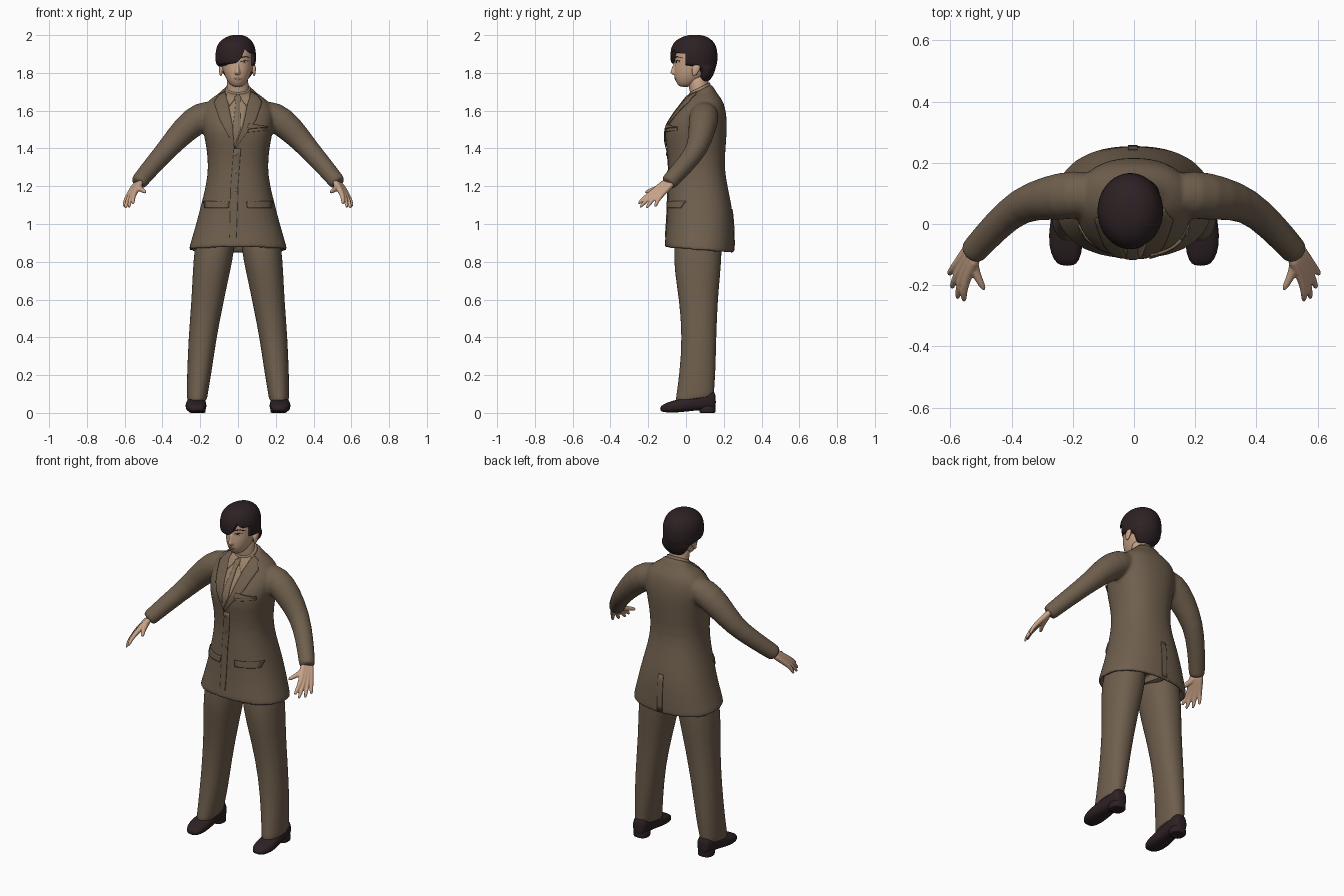
import bpy, bmesh, math
from mathutils import Vector
from mathutils.bvhtree import BVHTree

cube = bpy.data.objects.get("Cube")
if cube:
    bpy.data.objects.remove(cube, do_unlink=True)


def material(name, r, g, b):
    m = bpy.data.materials.new(name)
    m.use_nodes = True
    m.diffuse_color = (r, g, b, 1)
    node = m.node_tree.nodes["Principled BSDF"]
    node.inputs["Base Color"].default_value = (r, g, b, 1)
    node.inputs["Roughness"].default_value = 0.8
    return m


SUIT = material("brown suit", .16, .115, .075)
SHIRT = material("tan shirt", .31, .22, .14)
TIE = material("light brown tie", .21, .15, .098)
SKIN = material("skin", .58, .37, .25)
LIPS = material("lips", .42, .21, .15)
DARK = material("dark hair and leather", .026, .015, .017)
WHITE = material("eye white", .6, .55, .5)


def oval(z, cx, rx, yf, yb, tilt=0, n=2.0, segs=32):
    """Horizontal ring between front yf and back yb."""
    cy, ry, pts = (yf + yb) / 2, (yb - yf) / 2, []
    for i in range(segs):
        a = math.tau * i / segs
        c, s = math.cos(a), math.sin(a)
        y = math.copysign(abs(s) ** (2 / n), s) * ry
        pts.append(Vector((cx + math.copysign(abs(c) ** (2 / n), c) * rx, cy + y, z + tilt * y)))
    return pts


def tube(points, radii, segs=16):
    """Round rings square to a path."""
    p, rings = [Vector(q) for q in points], []
    for i, r in enumerate(radii):
        d = p[min(i + 1, len(p) - 1)] - p[max(i - 1, 0)]
        q = d.to_track_quat('Z', 'Y')
        rings.append([p[i] + q @ Vector((r * math.cos(a), r * math.sin(a), 0))
                      for a in (math.tau * k / segs for k in range(segs))])
    return rings


def loft(bm, rings):
    vs = [[bm.verts.new(v) for v in r] for r in rings]
    n = len(vs[0])
    for a, b in zip(vs, vs[1:]):
        for i in range(n):
            bm.faces.new((a[i], a[(i + 1) % n], b[(i + 1) % n], b[i]))
    bm.faces.new(vs[0][::-1])
    bm.faces.new(vs[-1])


def finish(name, bm, mat):
    bmesh.ops.recalc_face_normals(bm, faces=bm.faces[:])
    me = bpy.data.meshes.new(name)
    bm.to_mesh(me)
    bm.free()
    me.materials.append(mat)
    ob = bpy.data.objects.new(name, me)
    bpy.context.collection.objects.link(ob)
    bpy.ops.object.select_all(action='DESELECT')
    ob.select_set(True)
    bpy.context.view_layer.objects.active = ob
    bpy.ops.object.shade_smooth_by_angle(angle=math.radians(50))
    return ob


def bake(ob):
    bpy.context.view_layer.update()
    dg = bpy.context.evaluated_depsgraph_get()
    me = bpy.data.meshes.new_from_object(ob.evaluated_get(dg))
    ob.modifiers.clear()
    ob.data = me


def part(name, mat, lofts, voxel=0, smooth=6, sub=1):
    """Lofted shapes, optionally fused into one skin."""
    bm = bmesh.new()
    for rings in lofts:
        loft(bm, rings)
    ob = finish(name, bm, mat)
    ob.modifiers.new("round", 'SUBSURF').levels = sub
    if voxel:
        m = ob.modifiers.new("fuse", 'REMESH')
        m.mode, m.voxel_size, m.use_smooth_shade = 'VOXEL', voxel, True
        m = ob.modifiers.new("soften", 'SMOOTH')
        m.factor, m.iterations = .5, smooth
    bake(ob)
    return ob


def drape(name, left, right, mat, target, off, s=1, front=1, thick=.004):
    """Thin plate between two (x, z) edges, laid on a surface."""
    tree = BVHTree.FromObject(target, bpy.context.evaluated_depsgraph_get())
    bm, rows, steps, cols = bmesh.new(), [], 6, 6

    def at(edge, k):
        i = min(k // steps, len(edge) - 2)
        return Vector(edge[i]).lerp(Vector(edge[i + 1]), k / steps - i)
    for k in range((len(left) - 1) * steps + 1):
        row = []
        for c in range(cols + 1):
            x, z = at(left, k).lerp(at(right, k), c / cols)
            hit = tree.ray_cast(Vector((x * s, -front, z)), Vector((0, front, 0)))[0]
            hit = hit or tree.find_nearest(Vector((x * s, -.1 * front, z)))[0]
            row.append(bm.verts.new(hit + Vector((0, -off * front, 0))))
        rows.append(row)
    for a, b in zip(rows, rows[1:]):
        for i in range(cols):
            bm.faces.new((a[i], a[i + 1], b[i + 1], b[i]))
    bmesh.ops.remove_doubles(bm, verts=bm.verts[:], dist=1e-4)
    ob = finish(name, bm, mat)
    m = ob.modifiers.new("thickness", 'SOLIDIFY')
    m.thickness, m.offset = thick, 0
    return ob


# Jacket: hollow hem, body, shoulders and sleeves fused together
body = [oval(*r, n=2.3) for r in (
    (1.0, 0, .17, -.06, .20), (.88, 0, .235, -.09, .225, -.08),
    (.86, 0, .242, -.096, .235, -.08), (.858, 0, .262, -.115, .255, -.08),
    (.875, 0, .26, -.114, .256, -.08), (1.0, 0, .222, -.103, .255),
    (1.1, 0, .197, -.10, .242), (1.2, 0, .17, -.095, .22), (1.3, 0, .157, -.09, .203),
    (1.4, 0, .166, -.102, .21), (1.49, 0, .185, -.118, .217), (1.56, 0, .195, -.083, .217),
    (1.62, 0, .185, -.035, .207), (1.66, 0, .15, -.005, .192), (1.69, 0, .105, .018, .165),
    (1.705, 0, .082, .02, .14, .5), (1.715, 0, .076, .022, .135, .5))]
sleeves = [tube([(s * x, y, z) for x, y, z in (
    (.10, .10, 1.595), (.19, .097, 1.575), (.28, .085, 1.505), (.37, .066, 1.402),
    (.452, -.008, 1.31), (.525, -.09, 1.222), (.532, -.098, 1.213))],
    (.06, .084, .075, .058, .051, .045, .045)) for s in (1, -1)]
jacket = part("jacket", SUIT, [body] + sleeves, voxel=.009)

# Shirt front, tie, collar wings and lapels
drape("shirt_front", [(-.07, 1.705), (-.052, 1.66), (-.035, 1.50), (-.02, 1.41)],
      [(.07, 1.705), (.058, 1.66), (.022, 1.50), (-.016, 1.41)], SHIRT, jacket, .002)
drape("tie", [(-.02, 1.68), (-.012, 1.64), (-.028, 1.50), (-.02, 1.42)],
      [(.018, 1.68), (.01, 1.64), (.015, 1.50), (-.017, 1.42)], TIE, jacket, .007)
for side, s in (("left", 1), ("right", -1)):
    drape(side + "_collar_wing", [(.004, 1.69), (.025, 1.65), (.045, 1.625)],
          [(.06, 1.71), (.062, 1.67), (.047, 1.625)], SHIRT, jacket, .007, s)
    drape(side + "_lapel", [(.07, 1.70), (.056, 1.66), (.028, 1.52), (-.02 * s, 1.40)],
          [(.10, 1.685), (.128, 1.645), (.095, 1.55), (-.014 * s, 1.40)], SUIT, jacket, .005, s)
    drape(side + "_pocket_flap", [(.045, 1.12), (.05, 1.085)], [(.18, 1.12), (.175, 1.085)],
          SUIT, jacket, .004, s, thick=.008)
drape("front_edge", [(-.022, 1.40), (-.038, 1.2), (-.045, .875)],
      [(.015, 1.40), (.0, 1.2), (-.01, .875)], SUIT, jacket, .002)
drape("back_vent", [(-.02, 1.08), (-.02, .86)], [(.012, 1.08), (.012, .86)],
      SUIT, jacket, .002, front=-1)
drape("breast_pocket", [(.05, 1.505), (.052, 1.485)], [(.155, 1.515), (.155, 1.495)],
      SUIT, jacket, .004)
drape("pocket_square", [(.05, 1.505), (.055, 1.53), (.10, 1.525), (.155, 1.515)],
      [(.05, 1.50), (.075, 1.505), (.11, 1.508), (.155, 1.51)], SUIT, jacket, .009, thick=.009)
for i in range(3):
    z = 1.37 - .095 * i
    drape(f"button_{i + 1}", [(-.022, z), (-.014, z - .009), (-.006, z)],
          [(-.022, z), (-.014, z + .009), (-.006, z)], TIE, jacket, .006)

# Trousers, shoes and hands
for side, s in (("left", 1), ("right", -1)):
    part(side + "_trouser_leg", SUIT, [[oval(z, s * cx, rx, f, b, t, 2.2) for z, cx, rx, f, b, t in (
        (.99, .112, .098, -.055, .19, 0), (.86, .125, .107, -.065, .19, 0),
        (.74, .142, .098, -.06, .182, 0), (.6, .16, .086, -.036, .168, 0),
        (.4, .188, .074, -.02, .16, 0), (.2, .206, .064, -.035, .156, 0),
        (.085, .217, .054, -.055, .147, .15), (.075, .217, .054, -.055, .147, .15),
        (.073, .217, .04, -.04, .13, .15))]])
    shoe = []
    for y, cx, rx, low, high in (
            (-.137, .218, .02, .012, .03), (-.122, .22, .042, .003, .047),
            (-.07, .223, .058, 0, .065), (0, .222, .054, .006, .082), (.06, .218, .046, .014, .1),
            (.12, .215, .046, .014, .122), (.15, .215, .038, .012, .115), (.158, .215, .022, .025, .09)):
        shoe.append([Vector((v.x, y, v.y)) for v in oval(0, s * cx, rx, low, high, n=2.6, segs=20)])
    heel = [oval(z, s * .215, .044, .07, .156, n=2.6, segs=20) for z in (0, .002, .03, .04)]
    part(side + "_shoe", DARK, [shoe, heel])

    spread, fingers = Vector((.5, .84, -.16)), []
    for k, tip in enumerate(((.555, -.255, 1.103), (.577, -.247, 1.083),
                             (.596, -.212, 1.079), (.605, -.165, 1.087))):
        a = .02 * k - .03
        wrist = Vector((.522, -.086, 1.224)) + spread * a * .7
        knuckle = Vector((.563, -.155, 1.16)) + spread * a
        mid = knuckle.lerp(Vector(tip), .55) + Vector((.005, -.004, .005))
        fingers.append([wrist, wrist.lerp(knuckle, .5), knuckle, mid, Vector(tip)])
    hand = [tube([(s * p.x, p.y, p.z) for p in f], (.019, .018, .015, .0115, .009), 10) for f in fingers]
    hand.append(tube([(s * x, y, z) for x, y, z in (
        (.525, -.095, 1.215), (.525, -.14, 1.192), (.508, -.18, 1.18), (.486, -.22, 1.165))],
        (.018, .018, .0135, .009), 10))
    part(side + "_hand", SKIN, hand, voxel=.004, smooth=3)

# Neck and shirt collar
part("neck", SKIN, [[oval(1.65, 0, .06, .025, .125), oval(1.70, 0, .06, .022, .122),
                     oval(1.74, -.002, .056, .01, .118), oval(1.80, -.003, .056, .0, .12)]])
part("shirt_collar", SHIRT, [[oval(1.67, 0, .075, .015, .135, .5), oval(1.70, 0, .07, .016, .131, .5),
                              oval(1.722, 0, .066, .017, .128, .5), oval(1.724, 0, .066, .017, .128, .5)]])

# Head with jaw, nose and ears fused
skull = [oval(z, -.003, rx, f, b) for z, rx, f, b in (
    (1.725, .02, -.03, .02), (1.738, .04, -.045, .05), (1.765, .058, -.059, .09),
    (1.79, .069, -.062, .115), (1.82, .078, -.063, .13), (1.86, .084, -.059, .145),
    (1.90, .085, -.063, .15), (1.94, .076, -.05, .143), (1.97, .05, -.02, .115))]
nose = [oval(z, -.003, rx, f, -.03, segs=12) for z, rx, f in (
    (1.788, .012, -.068), (1.797, .018, -.083), (1.806, .016, -.085), (1.83, .01, -.074), (1.868, .009, -.062))]
ears = [[oval(z, s * .088 - .003, w, f, b, segs=12) for z, w, f, b in (
    (1.782, .006, .035, .05), (1.80, .009, .03, .065), (1.825, .011, .028, .08), (1.845, .007, .04, .075))]
    for s in (1, -1)]
head = part("head", SKIN, [skull, nose] + ears, voxel=.004, smooth=4, sub=2)

# Eyes, brows and mouth
for side, s in (("left", 1), ("right", -1)):
    drape(side + "_eye", [(.016, 1.857), (.034, 1.852), (.052, 1.859)],
          [(.016, 1.858), (.034, 1.866), (.052, 1.86)], WHITE, head, .001, s, thick=.002)
    drape(side + "_iris", [(.028, 1.859), (.034, 1.853), (.04, 1.859)],
          [(.028, 1.859), (.034, 1.866), (.04, 1.859)], DARK, head, .002, s, thick=.002)
    drape(side + "_upper_lid", [(.014, 1.857), (.034, 1.864), (.056, 1.861)],
          [(.014, 1.859), (.034, 1.868), (.056, 1.864)], DARK, head, .002, s, thick=.002)
    drape(side + "_brow", [(.014, 1.877), (.04, 1.884), (.064, 1.878)],
          [(.014, 1.882), (.04, 1.89), (.064, 1.88)], DARK, head, .001, s, thick=.002)
drape("lips", [(-.024, 1.768), (-.003, 1.759), (.018, 1.768)],
      [(-.024, 1.769), (-.003, 1.777), (.018, 1.769)], LIPS, head, .001, thick=.003)

# Hair: cap with a side-swept fringe cut open over the face
hair = part("hair", DARK, [[oval(*r) for r in (
    (1.752, 0, .035, .075, .112), (1.765, 0, .052, .065, .13), (1.79, 0, .075, .068, .146),
    (1.82, -.004, .087, .06, .156), (1.835, -.008, .094, .0, .16), (1.843, -.012, .103, -.074, .163),
    (1.86, -.012, .108, -.083, .167), (1.92, -.012, .108, -.084, .168), (1.96, -.011, .093, -.068, .152),
    (1.985, -.008, .066, -.035, .125), (1.999, -.004, .035, .005, .09), (2.001, 0, .012, .03, .06))]], sub=2)
opening = [(-.055, 1.80), (-.055, 1.846), (-.01, 1.853), (.018, 1.88), (.036, 1.925),
           (.06, 1.905), (.2, 1.895), (.2, 1.80)]
bm = bmesh.new()
loft(bm, [[Vector((x, y, z)) for x, z in opening] for y in (-.2, -.002)])
cutter = finish("hair_cutter", bm, DARK)
cutter.hide_render = True
cut = hair.modifiers.new("face opening", 'BOOLEAN')
cut.operation, cut.object = 'DIFFERENCE', cutter
bake(hair)
bpy.data.objects.remove(cutter, do_unlink=True)
